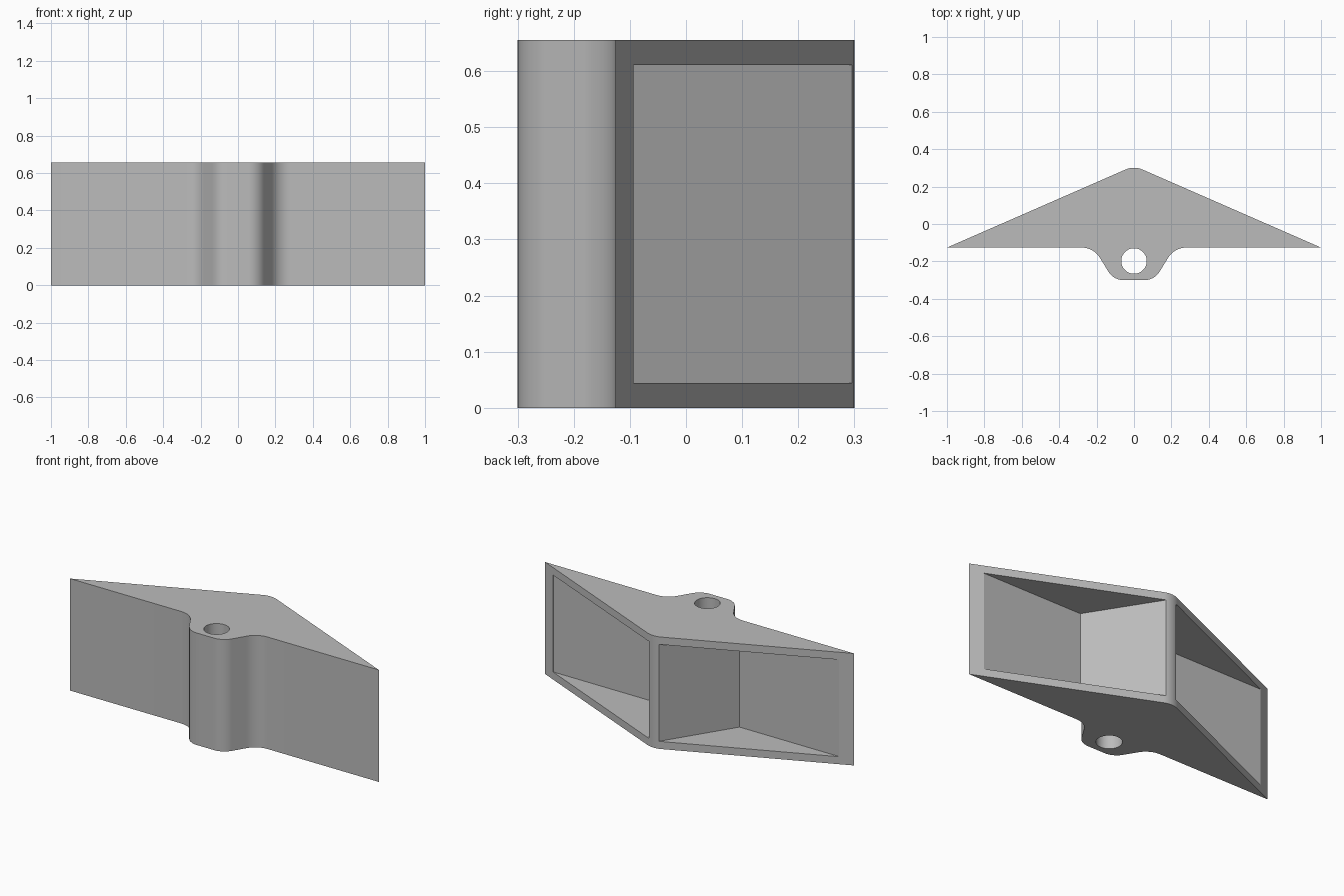
import bpy
import bmesh
import math
from mathutils import Vector

if "Cube" in bpy.data.objects:
    bpy.data.objects.remove(bpy.data.objects["Cube"])

HEIGHT = 0.655
WALL = 0.044

grey = bpy.data.materials.new("light grey")
grey.use_nodes = True
colour = (0.5, 0.5, 0.5, 1)
grey.diffuse_color = colour
grey.node_tree.nodes["Principled BSDF"].inputs["Base Color"].default_value = colour


def fillet(before, corner, after, length, steps=10):
    """Tangent arc that rounds a corner, starting 'length' away from it."""
    c = Vector(corner)
    u = (Vector(before) - c).normalized()
    v = (Vector(after) - c).normalized()
    half = u.angle(v) / 2
    radius = length * math.tan(half)
    axis = (u + v).normalized()
    centre = c + axis * (length / math.cos(half))
    start = c + u * length - centre
    sweep = start.angle_signed(c + v * length - centre)
    points = []
    for i in range(steps + 1):
        a = -sweep * i / steps
        points.append(centre + Vector((start.x * math.cos(a) - start.y * math.sin(a),
                                       start.x * math.sin(a) + start.y * math.cos(a))))
    return points


def prism(name, outline, z0, z1):
    """Extrude a flat outline between two heights."""
    bm = bmesh.new()
    face = bm.faces.new([bm.verts.new((p[0], p[1], z0)) for p in outline])
    top = bmesh.ops.extrude_face_region(bm, geom=[face])["geom"]
    bmesh.ops.translate(bm, vec=(0, 0, z1 - z0),
                        verts=[g for g in top if isinstance(g, bmesh.types.BMVert)])
    bmesh.ops.recalc_face_normals(bm, faces=bm.faces)
    mesh = bpy.data.meshes.new(name)
    bm.to_mesh(mesh)
    bm.free()
    mesh.materials.append(grey)
    obj = bpy.data.objects.new(name, mesh)
    bpy.context.collection.objects.link(obj)
    return obj


# Half outline: boss, neck, wing tip, rounded ridge
boss, neck, tip, ridge = (0.11, -0.3), (0.215, -0.126), (1, -0.126), (0, 0.311)
half = fillet((0, -0.3), boss, neck, 0.055)
half += fillet(boss, neck, tip, 0.065)
half.append(Vector(tip))
crown = fillet(tip, ridge, (-1, -0.126), 0.05)
mirrored = [Vector((-p.x, p.y)) for p in reversed(half)]
body = prism("wedge_body", half + crown + mirrored, 0, HEIGHT)

# Bolt hole through the boss
hole = [(0.068 * math.cos(math.tau * i / 48), -0.198 + 0.068 * math.sin(math.tau * i / 48))
        for i in range(48)]
cutters = [prism("bolt_hole_cutter", hole, -0.1, HEIGHT + 0.1)]

# Triangular pockets opening through the sloping back faces
pocket = [(0.03, 0.3), (0.28, -0.095), (0.925, -0.095), (0.965, 0), (0.07, 0.39)]
for side, sign in (("left", 1), ("right", -1)):
    outline = [(sign * x, y) for x, y in pocket]
    cutters.append(prism(side + "_pocket_cutter", outline, WALL, HEIGHT - WALL))

bpy.context.view_layer.objects.active = body
for cutter in cutters:
    cut = body.modifiers.new(cutter.name, "BOOLEAN")
    cut.operation = "DIFFERENCE"
    cut.solver = "EXACT"
    cut.object = cutter
    bpy.ops.object.modifier_apply(modifier=cut.name)
    bpy.data.objects.remove(cutter)

bpy.ops.object.select_all(action="DESELECT")
body.select_set(True)
bpy.ops.object.shade_smooth_by_angle(angle=math.radians(30))
